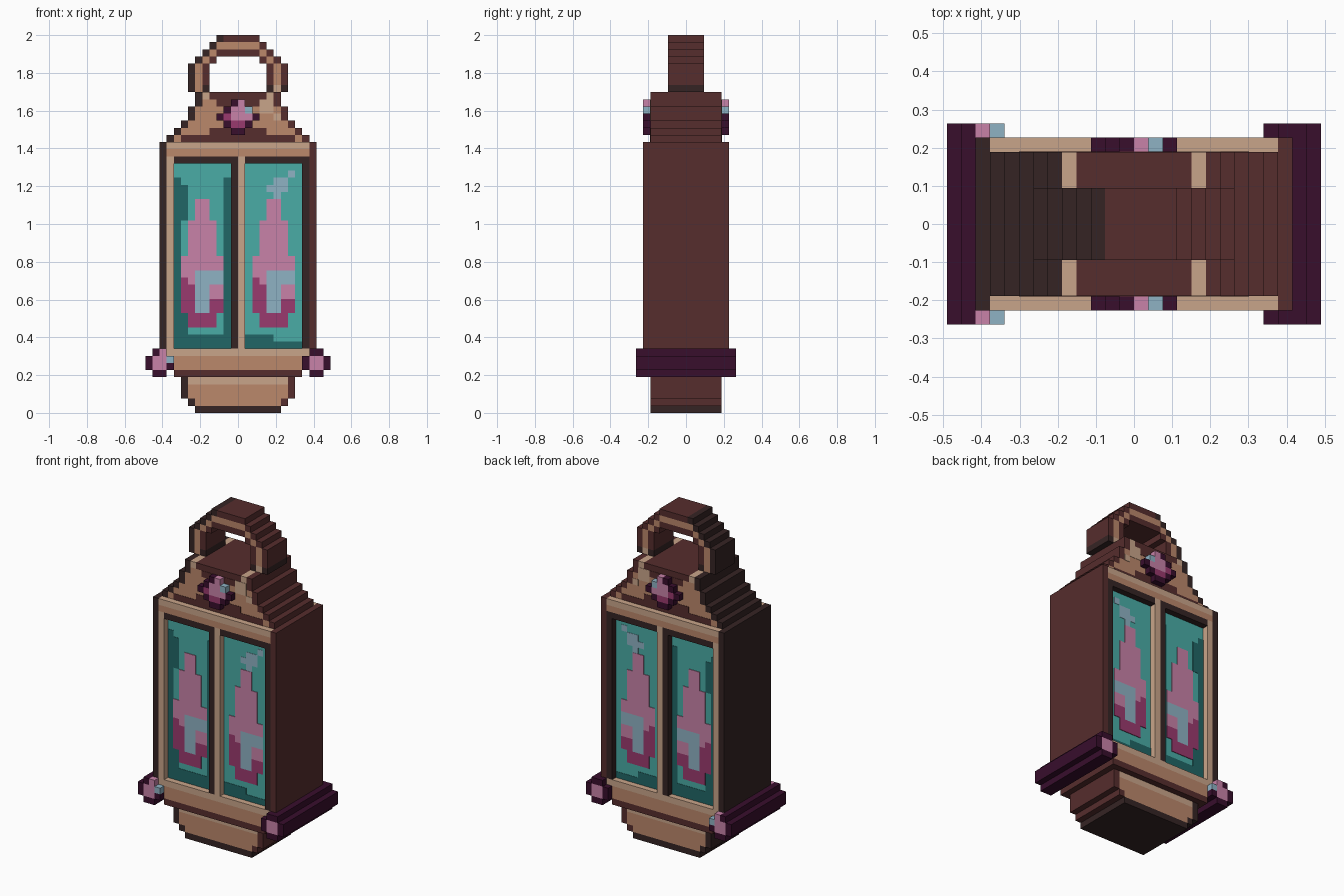
import bpy
import bmesh
from mathutils import Matrix, Vector

U = 2 / 53  # size of one block

old = bpy.data.objects.get("Cube")
if old:
    bpy.data.objects.remove(old)


def linear(v):
    v /= 255
    return v / 12.92 if v <= 0.04045 else ((v + 0.055) / 1.055) ** 2.4


# Palette: one letter per colour
PALETTE = {
    "K": ("dark_umber", "352424"),
    "R": ("red_brown", "562d2d"),
    "C": ("copper", "bb886b"),
    "T": ("light_tan", "c9a58a"),
    "G": ("teal_glass", "4aaca6"),
    "S": ("deep_teal", "216666"),
    "P": ("pink", "c882a8"),
    "M": ("magenta", "9a3a6e"),
    "B": ("pale_blue", "8fb2c4"),
    "D": ("plum", "380e2c"),
}
KEYS = list(PALETTE)
MATERIALS = []
for label, code in PALETTE.values():
    mat = bpy.data.materials.new(label)
    mat.use_nodes = True
    color = [linear(v) for v in bytes.fromhex(code)] + [1]
    mat.diffuse_color = color
    mat.node_tree.nodes["Principled BSDF"].inputs["Base Color"].default_value = color
    MATERIALS.append(mat)


def part(name, depth, blocks):
    """One object from blocks (colour, left, right, bottom, top), equal front and back."""
    bm = bmesh.new()
    for key, left, right, bottom, top in blocks:
        size = Matrix.Diagonal(((right - left) * U, 2 * depth * U, (top - bottom) * U, 1))
        place = Matrix.Translation(Vector((left + right, 0, bottom + top)) * U / 2)
        made = bmesh.ops.create_cube(bm, size=1, matrix=place @ size)
        for face in {f for v in made["verts"] for f in v.link_faces}:
            face.material_index = KEYS.index(key)
    mesh = bpy.data.meshes.new(name)
    bm.to_mesh(mesh)
    bm.free()
    for mat in MATERIALS:
        mesh.materials.append(mat)
    obj = bpy.data.objects.new(name, mesh)
    bpy.context.collection.objects.link(obj)


def sprite(name, depth, left, top, rows):
    """Blocks from a letter pattern; equal neighbours in a row become one block."""
    blocks = []
    for r, row in enumerate(rows):
        start = 0
        for c in range(1, len(row) + 1):
            if c == len(row) or row[c] != row[start]:
                if row[start] != ".":
                    blocks.append((row[start], left + start, left + c, top - r - 1, top - r))
                start = c
    part(name, depth, blocks)


# Stepped foot
foot = [("K", -6, 6, 0, 1)]
for row, half in enumerate((7, 8, 8, 8), 1):
    fill = "T" if row == 4 else "C"
    foot += [("K", -half, 1 - half, row, row + 1),
             (fill, 1 - half, half - 1, row, row + 1),
             ("R", half - 1, half, row, row + 1)]
part("foot", 5, foot)

# Lower sill between the corner knobs
part("sill", 6, [
    ("R", -9, 9, 5, 6),
    ("C", -9, 9, 6, 8),
    ("T", -10, 10, 8, 9),
])

# Corner beams that run front to back
sprite("left_corner_beam", 7, -13, 9, [".DP.", "DPPB", "DPPD", ".DD."])
sprite("right_corner_beam", 7, 9, 9, [".DD.", "DPPD", "DPPD", ".DD."])

# Window frame
part("window_frame", 6, [
    ("K", -11, -10, 9, 38),
    ("R", 10, 11, 9, 38),
    ("T", -10, 10, 37, 38),
    ("C", -10, 10, 36, 37),
    ("K", -9, 0, 35, 36),
    ("K", 1, 10, 35, 36),
    ("T", -10, -9, 9, 36),
    ("K", -1, 0, 9, 35),
    ("T", 0, 1, 9, 36),
    ("K", 9, 10, 9, 35),
])

# Recessed glass with painted shade
part("glass", 5, [("G", -10, 10, 9, 36)])
part("glass_shade", 5.05, [
    ("S", -9, -8, 9, 33),
    ("S", -8, -7, 27, 32),
    ("S", -8, -7, 9, 16),
    ("S", -7, -2, 9, 11),
    ("S", -2, -1, 9, 33),
    ("S", 1, 5, 9, 11),
    ("S", 5, 9, 9, 10),
])
sprite("glass_highlight", 5.05, 4, 34, ["...B", ".BB.", "BBB.", ".B.."])

# Flame in each window
FLAME = (["..PP.."] * 3 + [".PPPP."] * 5 + ["PPPPPP"] * 2
         + ["PPBBBB", "MPBBBB"] + ["MMBBPP"] * 2 + ["MMBBMM"] * 2 + [".MMMM."] * 2)
for side, left in (("right", -8), ("left", 2)):
    sprite(side + "_flame", 5.1, left, 29 + 1, FLAME)

# Stepped roof
roof = []
for row, half in enumerate((10, 9, 8, 7, 7, 6), 38):
    roof += [("K", -half, 1 - half, row, row + 1),
             ("C", 1 - half, half - 1, row, row + 1),
             ("R", half - 1, half, row, row + 1)]
part("roof", 5, roof)
sprite("roof_cap", 5, -6, 45, ["KTRRRRRRRRTR"])
part("roof_paint", 5.05, [
    ("R", -8, 8, 38, 39),
    ("R", -4, 4, 39, 40),
    ("R", -3, 3, 43, 44),
    ("T", 3, 5, 42, 44),
    ("T", 5, 6, 41, 42),
])

# Gem set through the roof
sprite("roof_gem", 6, -3, 44, ["..DP..", ".DPPB.", "DMPPPD", ".DMMD.", "..DD.."])

# Carrying ring
sprite("handle", 2.5, -7, 53, [
    "....KRRRRR....",
    "...KCCCCCCR...",
    "..KCRRRRRRCR..",
    ".KCR......RCR.",
] + ["KCR........RCR"] * 3 + ["KCK........KTK"])
